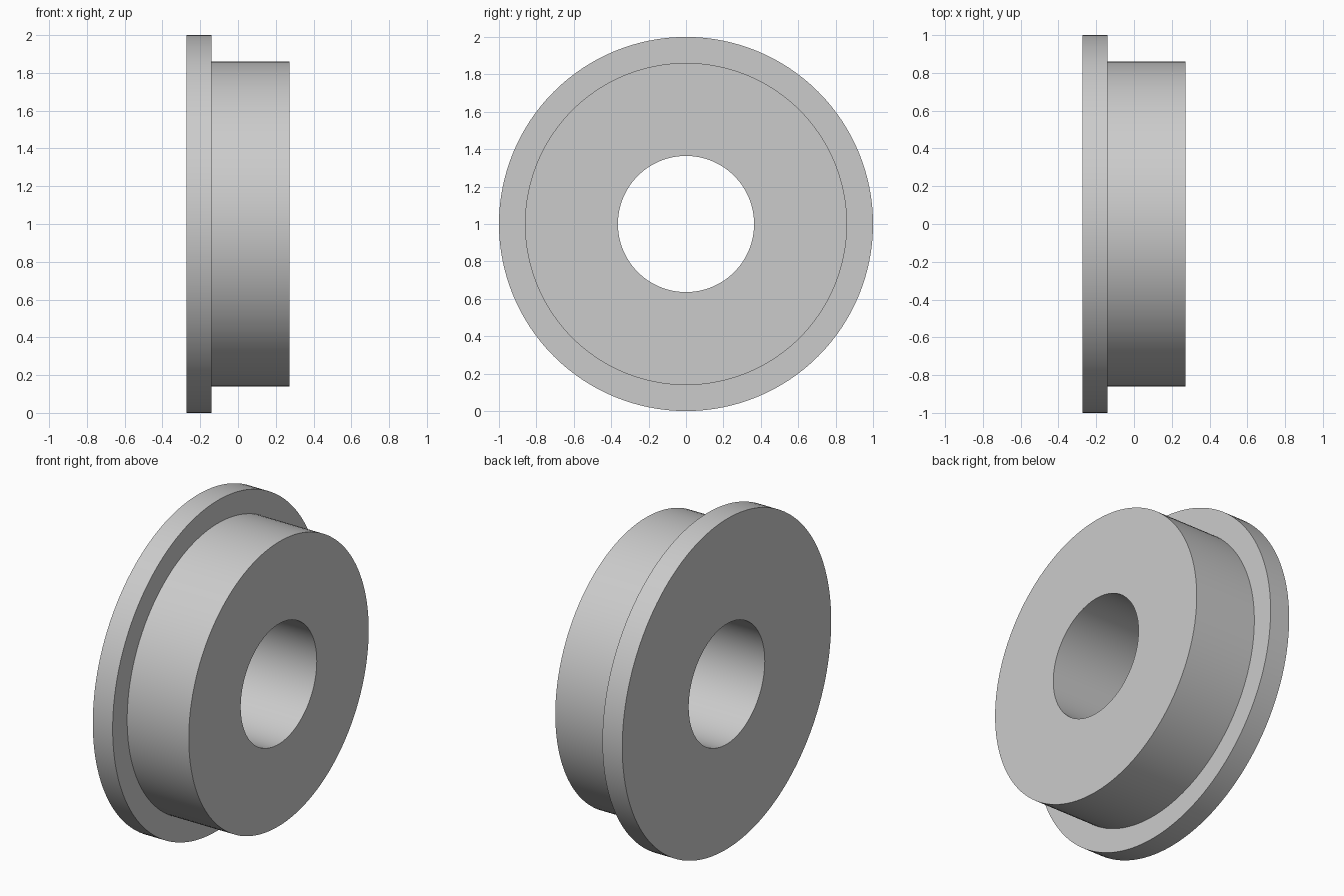
import bpy, bmesh, math
from mathutils import Matrix, Vector

if "Cube" in bpy.data.objects:
    bpy.data.objects.remove(bpy.data.objects["Cube"], do_unlink=True)

SEGMENTS = 128
BORE, HUB, FLANGE = 0.364, 0.861, 1.0
BACK, STEP, FACE = -0.273, -0.14, 0.273

# Plain grey metal
grey = bpy.data.materials.new("plain grey")
grey.use_nodes = True
colour = (0.6, 0.6, 0.6, 1)
grey.diffuse_color = colour
grey.node_tree.nodes["Principled BSDF"].inputs["Base Color"].default_value = colour

# Closed half section (x, radius): bore, hub and flange
section = [(BACK, BORE), (BACK, FLANGE), (STEP, FLANGE),
           (STEP, HUB), (FACE, HUB), (FACE, BORE)]

# Turn the section around the x axis
bm = bmesh.new()
rings = []
for i in range(SEGMENTS):
    turn = Matrix.Rotation(math.tau * i / SEGMENTS, 3, 'X')
    rings.append([bm.verts.new(turn @ Vector((x, 0, r))) for x, r in section])
for i, ring in enumerate(rings):
    after = rings[(i + 1) % SEGMENTS]
    for j in range(len(section)):
        k = (j + 1) % len(section)
        bm.faces.new((ring[j], ring[k], after[k], after[j]))
bmesh.ops.recalc_face_normals(bm, faces=bm.faces)

mesh = bpy.data.meshes.new("flanged_bushing")
bm.to_mesh(mesh)
bm.free()
mesh.materials.append(grey)
bushing = bpy.data.objects.new("flanged_bushing", mesh)
bushing.location.z = FLANGE
bpy.context.collection.objects.link(bushing)

# Smooth round walls, sharp rims
bpy.ops.object.select_all(action='DESELECT')
bushing.select_set(True)
bpy.context.view_layer.objects.active = bushing
bpy.ops.object.shade_smooth_by_angle(angle=math.radians(30))
